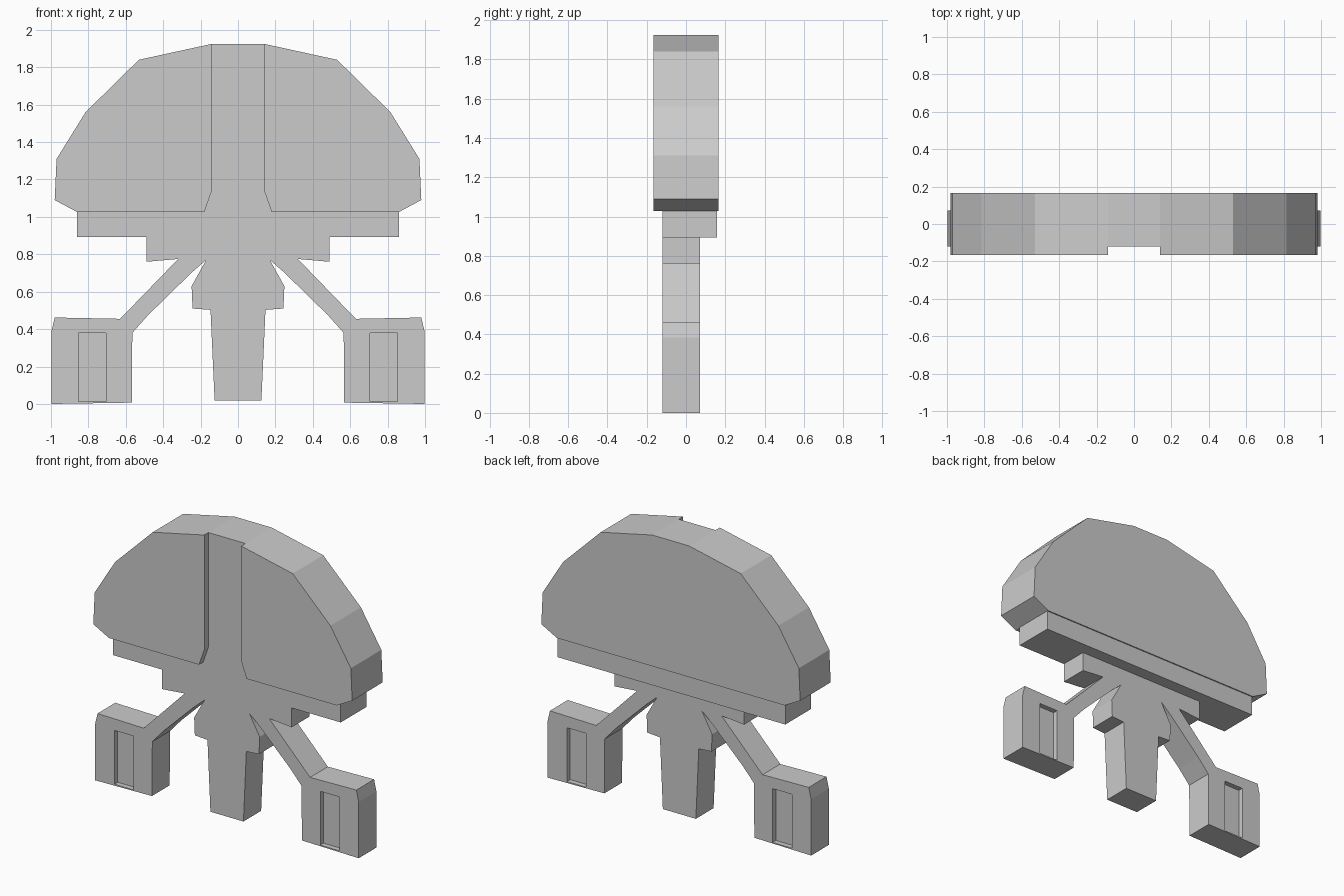
import bpy, bmesh

if "Cube" in bpy.data.objects:
    bpy.data.objects.remove(bpy.data.objects["Cube"])


def slab(name, half, y0, y1):
    """Mirror a half profile (x, z) about x = 0 and extrude it from y0 to y1."""
    pts = half + [(-x, z) for x, z in reversed(half) if x > 0]
    bm = bmesh.new()
    face = bm.faces.new([bm.verts.new((x, y0, z)) for x, z in pts])
    ext = bmesh.ops.extrude_face_region(bm, geom=[face])
    verts = [v for v in ext["geom"] if isinstance(v, bmesh.types.BMVert)]
    bmesh.ops.translate(bm, verts=verts, vec=(0, y1 - y0, 0))
    bmesh.ops.recalc_face_normals(bm, faces=bm.faces)
    return finish(name, bm)


def boxes(name, bounds):
    """One mesh made of several axis-aligned boxes."""
    bm = bmesh.new()
    for x0, x1, y0, y1, z0, z1 in bounds:
        new = bmesh.ops.create_cube(bm, size=1)["verts"]
        bmesh.ops.scale(bm, verts=new, vec=(x1 - x0, y1 - y0, z1 - z0))
        bmesh.ops.translate(bm, verts=new, vec=((x0 + x1) / 2, (y0 + y1) / 2, (z0 + z1) / 2))
    return finish(name, bm)


def finish(name, bm):
    mesh = bpy.data.meshes.new(name)
    bm.to_mesh(mesh)
    bm.free()
    ob = bpy.data.objects.new(name, mesh)
    bpy.context.collection.objects.link(ob)
    return ob


def cut(ob, cutter):
    mod = ob.modifiers.new("cut", "BOOLEAN")
    mod.operation = "DIFFERENCE"
    mod.solver = "EXACT"
    mod.object = cutter
    cutter.hide_render = True
    bpy.context.view_layer.objects.active = ob
    bpy.ops.object.modifier_apply(modifier=mod.name)
    bpy.data.objects.remove(cutter)


FRONT = -0.12

# Domed cap with a front channel that flares at the bottom
cap = slab("cap", [(0.14, 1.925), (0.53, 1.84), (0.815, 1.56), (0.97, 1.31),
                   (0.98, 1.09), (0.862, 1.027)], -0.165, 0.165)
channel = slab("channel_cutter", [(0.14, 2.1), (0.14, 1.14), (0.18, 1.027), (0.18, 0.9)],
               -0.3, FRONT)
cut(cap, channel)

# Step under the cap
slab("cap_step", [(0.862, 1.027), (0.862, 0.893)], FRONT, 0.157)

# Lower body: collar, slanted legs with block feet, and central stem
lower = slab("stem_and_legs", [
    (0.49, 0.893), (0.49, 0.76), (0.32, 0.775), (0.63, 0.455), (0.98, 0.462),
    (0.998, 0.385), (0.998, 0.0), (0.568, 0.007), (0.565, 0.38), (0.48, 0.475),
    (0.25, 0.70), (0.17, 0.77), (0.248, 0.63), (0.243, 0.51), (0.147, 0.503),
    (0.125, 0.018)], FRONT, 0.072)

# Recessed panels on the front and back of both feet
slots = []
for s in (-1, 1):
    x0, x1 = sorted((s * 0.707, s * 0.852))
    slots += [(x0, x1, -0.2, FRONT + 0.035, 0.012, 0.38),
              (x0, x1, 0.037, 0.2, 0.012, 0.38)]
cut(lower, boxes("slot_cutter", slots))
